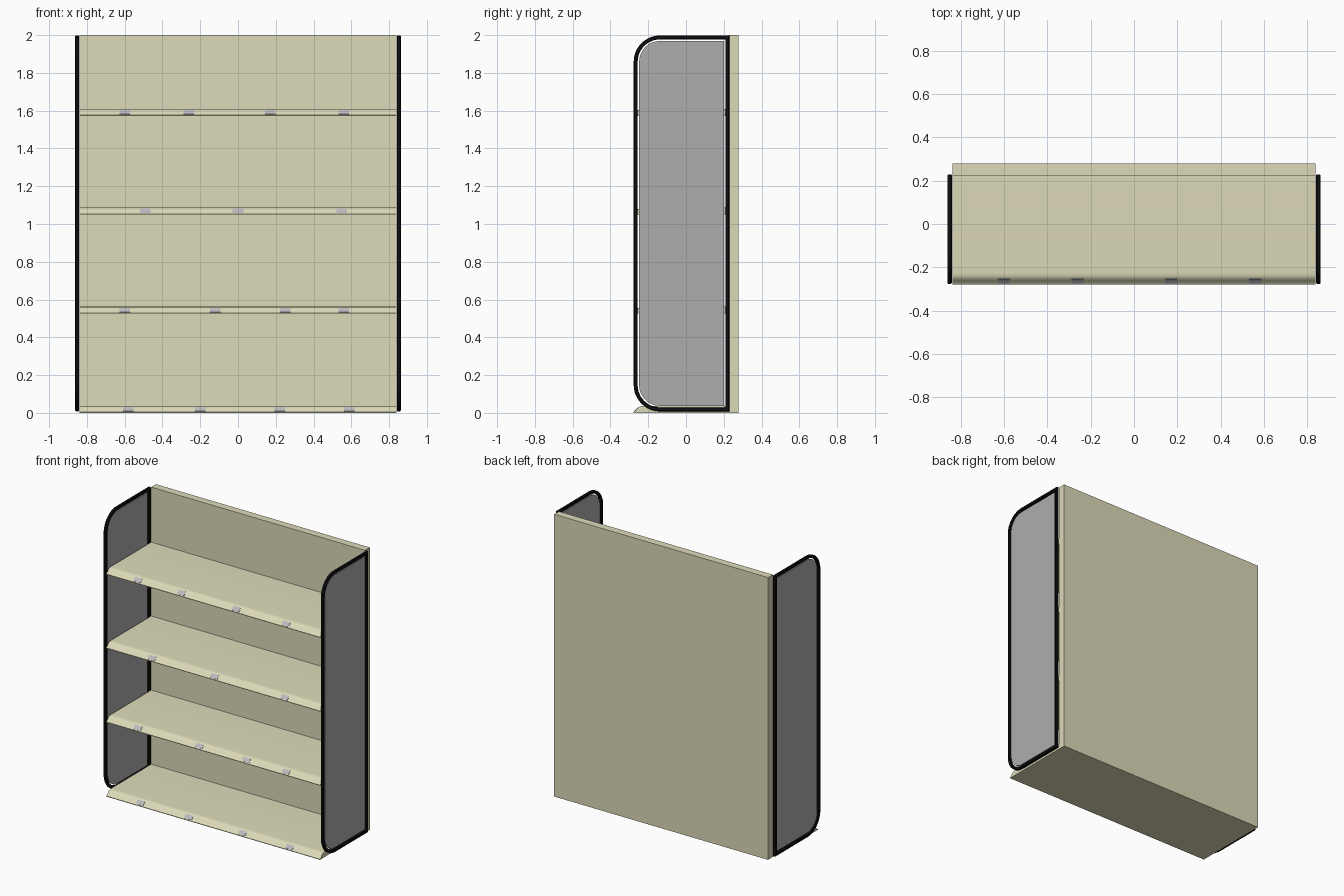
import bpy, bmesh, math

if "Cube" in bpy.data.objects:
    bpy.data.objects.remove(bpy.data.objects["Cube"])


def material(name, rgb):
    m = bpy.data.materials.new(name)
    m.diffuse_color = (*rgb, 1)
    m.use_nodes = True
    m.node_tree.nodes["Principled BSDF"].inputs["Base Color"].default_value = m.diffuse_color
    return m


CREAM = material("cream_paint", (0.72, 0.70, 0.48))
BLACK = material("black_trim", (0.005, 0.005, 0.005))
GREY = material("grey_panel", (0.42, 0.42, 0.42))
TAG = material("tag_grey", (0.50, 0.49, 0.53))


def finish(name, bm, mat, smooth=True):
    bmesh.ops.recalc_face_normals(bm, faces=bm.faces)
    me = bpy.data.meshes.new(name)
    bm.to_mesh(me)
    bm.free()
    me.materials.append(mat)
    ob = bpy.data.objects.new(name, me)
    bpy.context.collection.objects.link(ob)
    bpy.ops.object.select_all(action='DESELECT')
    ob.select_set(True)
    bpy.context.view_layer.objects.active = ob
    if smooth:
        bpy.ops.object.shade_smooth_by_angle(angle=math.radians(30))
    return ob


def extrude_x(name, profile, x0, x1, mat):
    """Solid made from a closed (y, z) profile running from x0 to x1."""
    bm = bmesh.new()
    face = bm.faces.new([bm.verts.new((x0, y, z)) for y, z in profile])
    new = bmesh.ops.extrude_face_region(bm, geom=[face])["geom"]
    bmesh.ops.translate(bm, vec=(x1 - x0, 0, 0),
                        verts=[v for v in new if isinstance(v, bmesh.types.BMVert)])
    return finish(name, bm, mat)


def side_outline(inset):
    """Side panel outline: rounded at the front, near-square at the back."""
    y0, y1, z0, z1 = -0.277 + inset, 0.229 - inset, 0.008 + inset, 1.998 - inset
    pts = []
    for cy, cz, start, r in ((y0, z0, 180, 0.14 - inset), (y1, z0, 270, 0.0),
                             (y1, z1, 0, 0.0), (y0, z1, 90, 0.14 - inset)):
        if r == 0:
            pts.append((cy, cz))
            continue
        ry, rz = cy + r, cz + (r if start == 180 else -r)
        for i in range(13):
            a = math.radians(start + i * 7.5)
            pts.append((ry + r * math.cos(a), rz + r * math.sin(a)))
    return pts


def frame(name, x0, x1):
    """Black trim: a closed band swept around the side outline."""
    bm = bmesh.new()
    e = 0.004
    section = ((x0, e), (x0 + e, 0), (x1 - e, 0), (x1, e),
               (x1, 0.021 - e), (x1 - e, 0.021), (x0 + e, 0.021), (x0, 0.021 - e))
    loops = [[bm.verts.new((x, y, z)) for y, z in side_outline(d)] for x, d in section]
    n = len(loops[0])
    for k in range(len(loops)):
        a, b = loops[k], loops[(k + 1) % len(loops)]
        for i in range(n):
            j = (i + 1) % n
            bm.faces.new((a[i], a[j], b[j], b[i]))
    return finish(name, bm, BLACK)


# back panel
extrude_x("back_panel", [(0.225, 0), (0.279, 0), (0.279, 2), (0.225, 2)], -0.838, 0.838, CREAM)

# side panels set inside black frames, leaving a thin gap
for side, s in (("left", -1), ("right", 1)):
    a, b = sorted((s * 0.841, s * 0.862))
    frame(side + "_side_frame", a, b)
    a, b = sorted((s * 0.848, s * 0.855))
    extrude_x(side + "_side_panel", side_outline(0.029), a, b, GREY)

# shelves with a rounded, sloping front lip
LIP = [(-0.225, 0.037), (-0.238, 0.036), (-0.248, 0.032), (-0.256, 0.026),
       (-0.263, 0.018), (-0.270, 0.010), (-0.279, 0.004), (-0.279, 0.0)]
SHELVES = ((0.0, (-0.58, -0.20, 0.22, 0.59)),
           (0.525, (-0.60, -0.12, 0.25, 0.56)),
           (1.05, (-0.49, 0.0, 0.55)),
           (1.573, (-0.60, -0.26, 0.17, 0.56)))
for n, (z, tags) in enumerate(SHELVES, 1):
    profile = LIP + [(0.225, 0.0), (0.225, 0.037)]
    extrude_x(f"shelf_{n}", [(y, h + z) for y, h in profile], -0.838, 0.838, CREAM)
    # price tags clipped on the lip
    face = [(-0.254, 0.031), (-0.260, 0.024), (-0.267, 0.016), (-0.275, 0.009)]
    tag = face + [(y + 0.005, h - 0.005) for y, h in reversed(face)]
    for i, x in enumerate(tags, 1):
        extrude_x(f"shelf_{n}_tag_{i}", [(y, h + z) for y, h in tag],
                  x - 0.028, x + 0.028, TAG)
